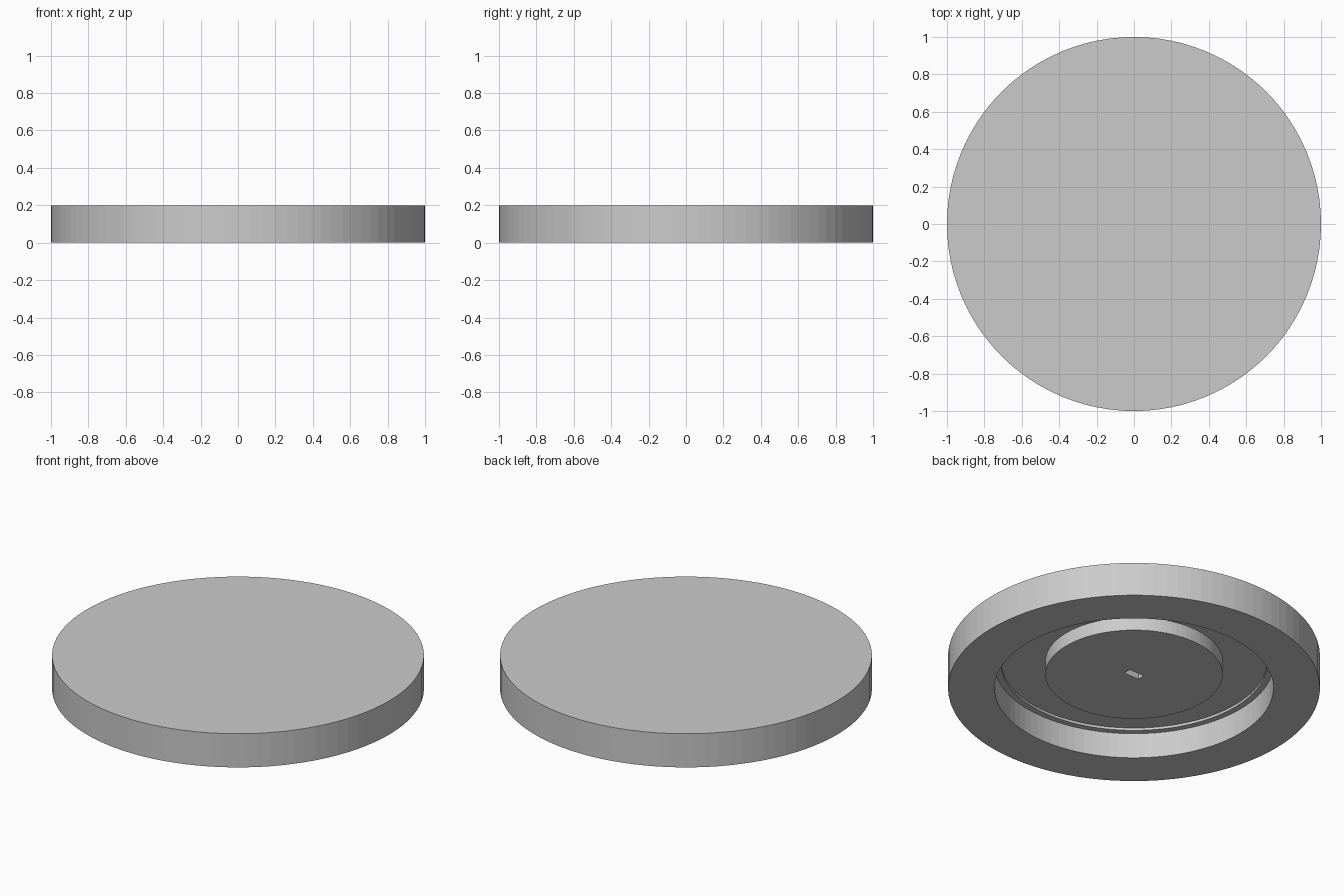
import bpy
import bmesh
from math import cos, sin, tau

cube = bpy.data.objects.get("Cube")
if cube:
    bpy.data.objects.remove(cube, do_unlink=True)

SIDES = 96

# Single plain grey
grey = bpy.data.materials.new("plain grey")
grey.use_nodes = True
colour = (0.6, 0.6, 0.6, 1)
grey.diffuse_color = colour
grey.node_tree.nodes["Principled BSDF"].inputs["Base Color"].default_value = colour


def lathe(name, profile):
    """Turn (radius, z) points about z and cap both ends with flat discs."""
    bm = bmesh.new()
    rings = [[bm.verts.new((r * cos(tau * i / SIDES), r * sin(tau * i / SIDES), z))
              for i in range(SIDES)] for r, z in profile]
    for a, b in zip(rings, rings[1:]):
        for i in range(SIDES):
            j = (i + 1) % SIDES
            bm.faces.new((a[i], b[i], b[j], a[j]))
    bm.faces.new(rings[0])
    bm.faces.new(rings[-1][::-1])
    bmesh.ops.recalc_face_normals(bm, faces=bm.faces)
    mesh = bpy.data.meshes.new(name)
    bm.to_mesh(mesh)
    bm.free()
    mesh.materials.append(grey)
    obj = bpy.data.objects.new(name, mesh)
    bpy.context.collection.objects.link(obj)
    return obj


# Round lid: flat top, outer rim, stepped recess below, central boss
lid = lathe("round_lid", [
    (1, 0.2), (1, 0),            # outer wall
    (0.75, 0), (0.75, 0.15),     # recess wall
    (0.715, 0.15), (0.715, 0.165),  # shallow step
    (0.477, 0.165), (0.477, 0.085),  # boss
])

# Small blind slot in the underside of the boss
bpy.ops.mesh.primitive_cube_add(size=1, location=(0, 0, 0.115))
cutter = bpy.context.object
cutter.name = "slot_cutter"
cutter.scale = (0.1, 0.045, 0.1)
cutter.hide_render = True
cutter.data.materials.append(grey)

slot = lid.modifiers.new("slot", "BOOLEAN")
slot.operation = "DIFFERENCE"
slot.solver = "EXACT"
slot.object = cutter
bpy.context.view_layer.objects.active = lid
bpy.ops.object.modifier_apply(modifier=slot.name)
bpy.data.objects.remove(cutter, do_unlink=True)
